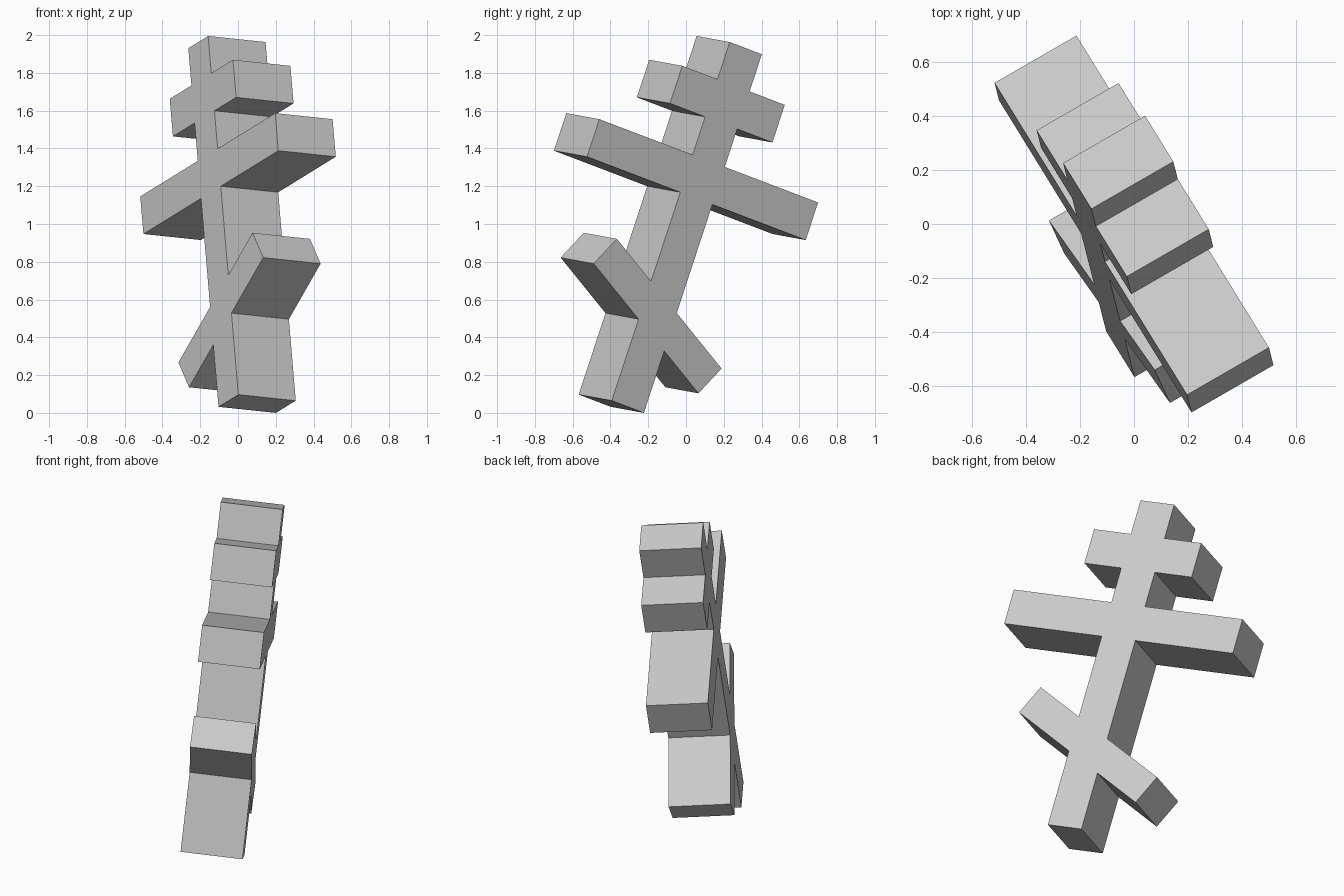
import bpy
import bmesh
from math import tan, cos, radians
from mathutils import Matrix, Vector

cube = bpy.data.objects.get("Cube")
if cube:
    bpy.data.objects.remove(cube, do_unlink=True)

# Single stone-grey material
grey = bpy.data.materials.new("light grey")
grey.use_nodes = True
colour = (0.6, 0.6, 0.6, 1)
grey.diffuse_color = colour
grey.node_tree.nodes["Principled BSDF"].inputs["Base Color"].default_value = colour

# Proportions in the plane of the cross
HALF = 0.105          # half width of the post
HEIGHT = 2.005
DEPTH = 0.3525
# Each crossbar: centre height, half length, thickness, slope in degrees
BARS = [(0.507, 0.483, 0.188, -27.5),
        (1.27, 0.715, 0.21, 0),
        (1.692, 0.335, 0.21, 0)]


def bar_side(bar, side):
    """Four outline points of one arm, from the lower to the upper edge."""
    mid, half, thick, slope = bar
    a = radians(slope)
    rot = Matrix.Rotation(a, 2)
    centre = Vector((0, mid))
    x = side * HALF
    rise = thick / 2 / cos(a)
    low = Vector((x, mid + x * tan(a) - rise))
    high = Vector((x, mid + x * tan(a) + rise))
    ends = [centre + rot @ Vector((side * half, v * thick / 2)) for v in (-1, 1)]
    return [low, *ends, high]


def side_outline(side):
    points = [Vector((side * HALF, 0))]
    for bar in BARS:
        points += bar_side(bar, side)
    return points + [Vector((side * HALF, HEIGHT))]


# Extrude the continuous outline of post and crossbars
outline = side_outline(1) + side_outline(-1)[::-1]
bm = bmesh.new()
face = bm.faces.new([bm.verts.new((p.x, p.y, 0)) for p in outline])
extruded = bmesh.ops.extrude_face_region(bm, geom=[face])
new_verts = [g for g in extruded["geom"] if isinstance(g, bmesh.types.BMVert)]
bmesh.ops.translate(bm, verts=new_verts, vec=(0, 0, DEPTH))
bmesh.ops.recalc_face_normals(bm, faces=bm.faces)

# Lean the cross: axes along the arms, up the post and through the depth
up = Vector((-0.16, 0.625, 1.9)).normalized()
arm = Vector((-0.715, 1.16, -0.435))
arm = (arm - up * arm.dot(up)).normalized()
through = arm.cross(up)
lean = Matrix((arm, up, through)).transposed()
bmesh.ops.transform(bm, matrix=lean.to_4x4(), verts=bm.verts)

# Centre the footprint and stand it on the ground
lo = [min(v.co[i] for v in bm.verts) for i in range(3)]
hi = [max(v.co[i] for v in bm.verts) for i in range(3)]
shift = Vector((-(lo[0] + hi[0]) / 2, -(lo[1] + hi[1]) / 2, -lo[2]))
bmesh.ops.translate(bm, verts=bm.verts, vec=shift)

mesh = bpy.data.meshes.new("three_bar_cross")
bm.to_mesh(mesh)
bm.free()
mesh.materials.append(grey)
cross = bpy.data.objects.new("three_bar_cross", mesh)
bpy.context.collection.objects.link(cross)
